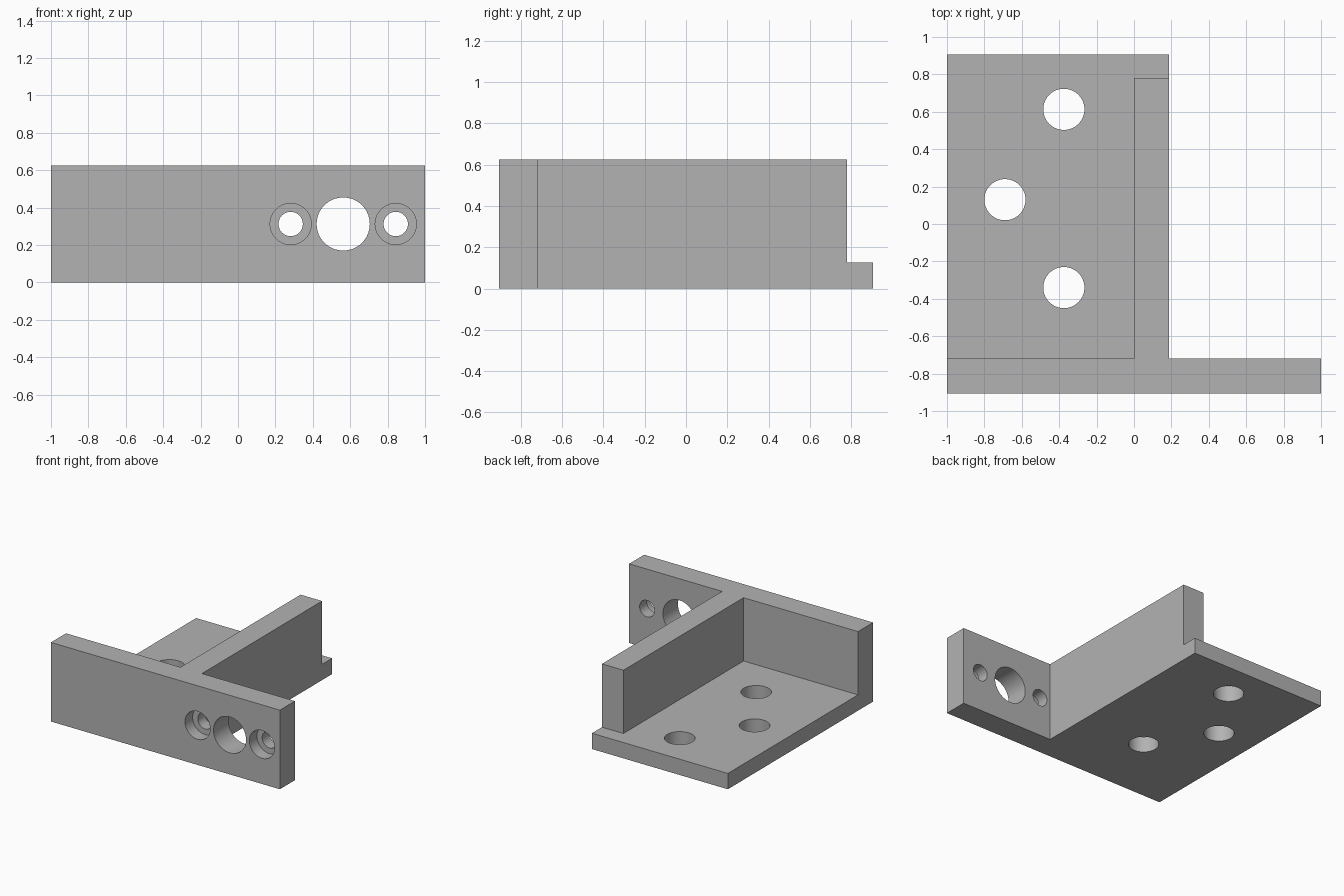
import bpy, bmesh, math

cube = bpy.data.objects.get("Cube")
if cube:
    bpy.data.objects.remove(cube, do_unlink=True)

# Plain grey for the whole part
grey = bpy.data.materials.new("plain_grey")
grey.use_nodes = True
colour = (0.45, 0.45, 0.45, 1)
grey.diffuse_color = colour
grey.node_tree.nodes["Principled BSDF"].inputs["Base Color"].default_value = colour

# Main dimensions
LENGTH, HALF_DEPTH, HEIGHT = 1.0, 0.906, 0.625
WALL, FLOOR = 0.1875, 0.125
PLATE_BACK = -HALF_DEPTH + WALL
RIB_END = 0.781
MID = HEIGHT / 2


def new_object(name, bm):
    bmesh.ops.recalc_face_normals(bm, faces=bm.faces)
    mesh = bpy.data.meshes.new(name)
    bm.to_mesh(mesh)
    bm.free()
    mesh.materials.append(grey)
    obj = bpy.data.objects.new(name, mesh)
    bpy.context.collection.objects.link(obj)
    return obj


def prism(name, outline, bottom, top):
    bm = bmesh.new()
    face = bm.faces.new([bm.verts.new((x, y, bottom)) for x, y in outline])
    lifted = bmesh.ops.extrude_face_region(bm, geom=[face])["geom"]
    verts = [v for v in lifted if isinstance(v, bmesh.types.BMVert)]
    bmesh.ops.translate(bm, verts=verts, vec=(0, 0, top - bottom))
    return new_object(name, bm)


def drill(name, location, radius, depth, along_y=False):
    bm = bmesh.new()
    bmesh.ops.create_cone(bm, cap_ends=True, segments=64,
                          radius1=radius, radius2=radius, depth=depth)
    obj = new_object(name, bm)
    obj.location = location
    if along_y:
        obj.rotation_euler.x = math.pi / 2
    return obj


def cut(target, cutter):
    cutter.hide_render = True
    mod = target.modifiers.new("cut", 'BOOLEAN')
    mod.operation, mod.solver, mod.object = 'DIFFERENCE', 'EXACT', cutter
    bpy.context.view_layer.objects.active = target
    bpy.ops.object.modifier_apply(modifier=mod.name)
    bpy.data.objects.remove(cutter, do_unlink=True)


# Solid blank: front plate with the base block behind it
bracket = prism("mounting_bracket", [
    (-LENGTH, -HALF_DEPTH), (LENGTH, -HALF_DEPTH), (LENGTH, PLATE_BACK),
    (WALL, PLATE_BACK), (WALL, HALF_DEPTH), (-LENGTH, HALF_DEPTH)], 0, HEIGHT)

# Pocket that leaves the floor, the upright rib and the rear step
cut(bracket, prism("pocket_cutter", [
    (-2, PLATE_BACK), (0, PLATE_BACK), (0, RIB_END),
    (1, RIB_END), (1, 2), (-2, 2)], FLOOR, 1))

# Three floor holes
for x, y in [(-0.375, 0.613), (-0.69, 0.13), (-0.375, -0.34)]:
    cut(bracket, drill("floor_hole_cutter", (x, y, 0), 0.11, 0.6))

# Large plate hole with a counterbored screw hole on each side
centre = 0.5625
cut(bracket, drill("shaft_hole_cutter", (centre, -HALF_DEPTH, MID), 0.142, 1, True))
for side in (-1, 1):
    x = centre + side * 0.281
    cut(bracket, drill("screw_hole_cutter", (x, -HALF_DEPTH, MID), 0.065, 1, True))
    cut(bracket, drill("counterbore_cutter", (x, -HALF_DEPTH, MID), 0.11, 0.19, True))

# Smooth hole walls, crisp edges
bpy.ops.object.select_all(action='DESELECT')
bracket.select_set(True)
bpy.context.view_layer.objects.active = bracket
bpy.ops.object.shade_smooth_by_angle(angle=math.radians(30))
